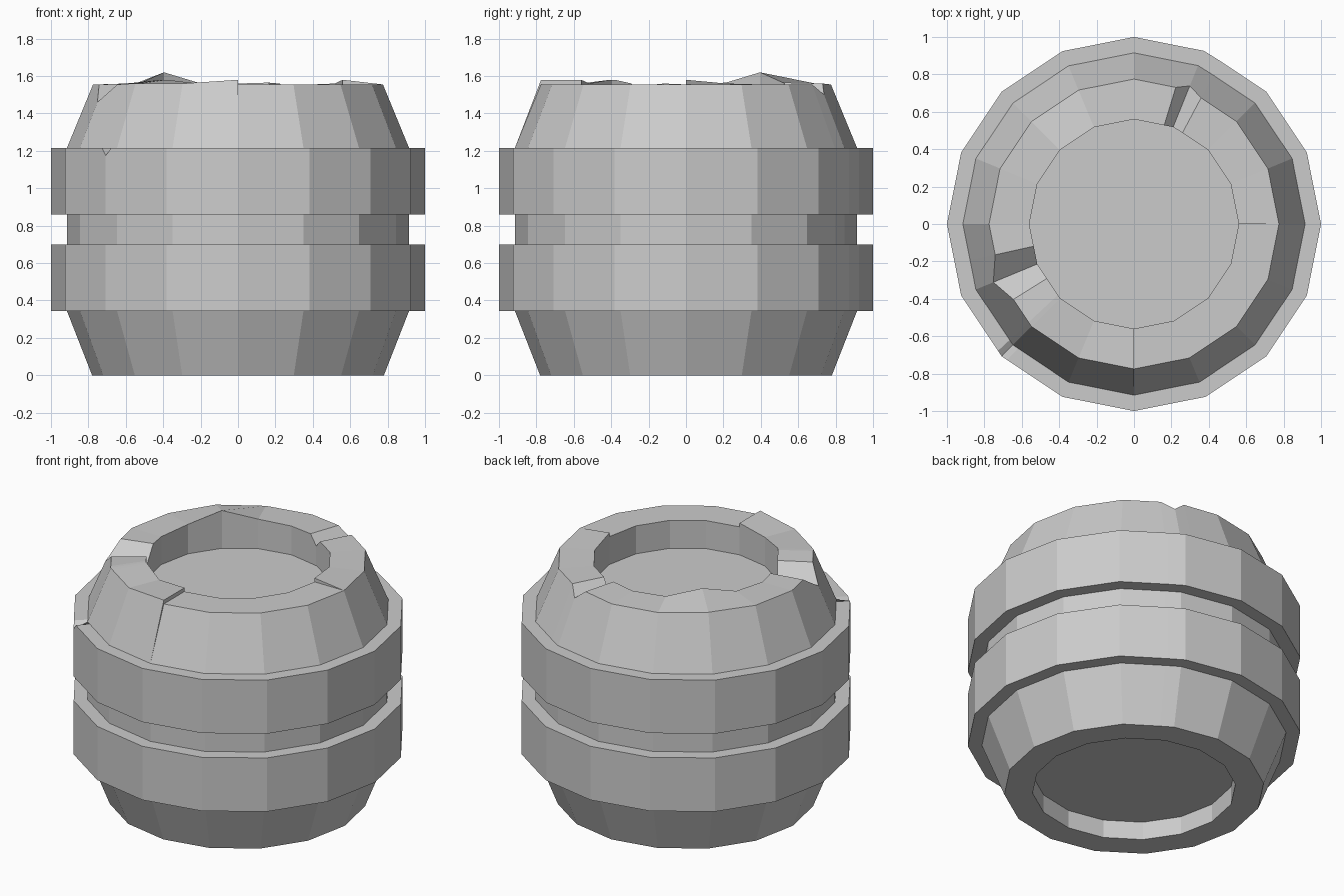
import bpy
import bmesh
from math import radians, cos, sin

cube = bpy.data.objects.get("Cube")
if cube:
    bpy.data.objects.remove(cube)

SIDES = 16
STEP = 360 / SIDES
TOP = 1.555

# One flat stone grey
grey = bpy.data.materials.new("stone_grey")
grey.use_nodes = True
colour = (0.6, 0.6, 0.6, 1)
grey.diffuse_color = colour
grey.node_tree.nodes["Principled BSDF"].inputs["Base Color"].default_value = colour

# Side profile (radius, height) from the underside recess up to the shoulder
profile = [(0.61, 0.12), (0.61, 0), (0.78, 0), (0.915, 0.345),
           (1, 0.345), (1, 0.7), (0.915, 0.7), (0.915, 0.86),
           (1, 0.86), (1, 1.215), (0.915, 1.215)]
BAND_EDGE = 9

# Worn rim: angle, inner height, outer height; a repeated angle makes a step
rim = [(0, 1.58, TOP), (STEP, 1.56, TOP), (45, TOP, TOP),
       (62, TOP, TOP), (68, 1.50, 1.50), (73, 1.565, 1.56),       # narrow notch
       (90, 1.56, TOP), (112.5, 1.565, TOP), (135, 1.62, 1.56),
       (157.5, 1.565, TOP), (180, TOP, TOP),
       (192.5, 1.56, TOP), (202.5, 1.46, 1.46), (212, 1.56, TOP),  # wide notch
       (223, 1.58, 1.56), (225, 1.58, 1.56), (227, 1.58, 1.56),
       (247.5, 1.56, 1.56), (270, 1.58, 1.58), (270, TOP, TOP),
       (292.5, TOP, TOP), (315, TOP, TOP), (337.5, TOP, TOP), (360, TOP, TOP)]


def point(angle, radius, z):
    """Point on the sixteen-sided outline, on a corner or along a side."""
    offset = angle % STEP - STEP / 2
    r = radius * cos(radians(STEP / 2)) / cos(radians(offset))
    return (r * cos(radians(angle)), r * sin(radians(angle)), z)


bm = bmesh.new()
columns = []
for angle, inner_z, outer_z in rim:
    rows = list(profile)
    if angle == 225:                      # small chip in the upper band
        rows[BAND_EDGE] = (1, 1.175)
    shoulder = 0.775 + max(0, TOP - outer_z) * 0.41
    rows += [(shoulder, outer_z), (0.56, inner_z), (0.56, 1.37)]
    columns.append([bm.verts.new(point(angle, r, z)) for r, z in rows])

# Skin between neighbouring columns
for a, b in zip(columns, columns[1:] + columns[:1]):
    for i in range(len(a) - 1):
        bm.faces.new((a[i], b[i], b[i + 1], a[i + 1]))

# Recess floors
bm.faces.new([c[-1] for c in columns])
bm.faces.new([c[0] for c in reversed(columns)])

bmesh.ops.remove_doubles(bm, verts=bm.verts, dist=0.0001)
bmesh.ops.dissolve_degenerate(bm, edges=bm.edges, dist=0.0001)
bmesh.ops.recalc_face_normals(bm, faces=bm.faces)

mesh = bpy.data.meshes.new("banded_stone_drum")
bm.to_mesh(mesh)
bm.free()
mesh.materials.append(grey)
drum = bpy.data.objects.new("banded_stone_drum", mesh)
bpy.context.collection.objects.link(drum)
